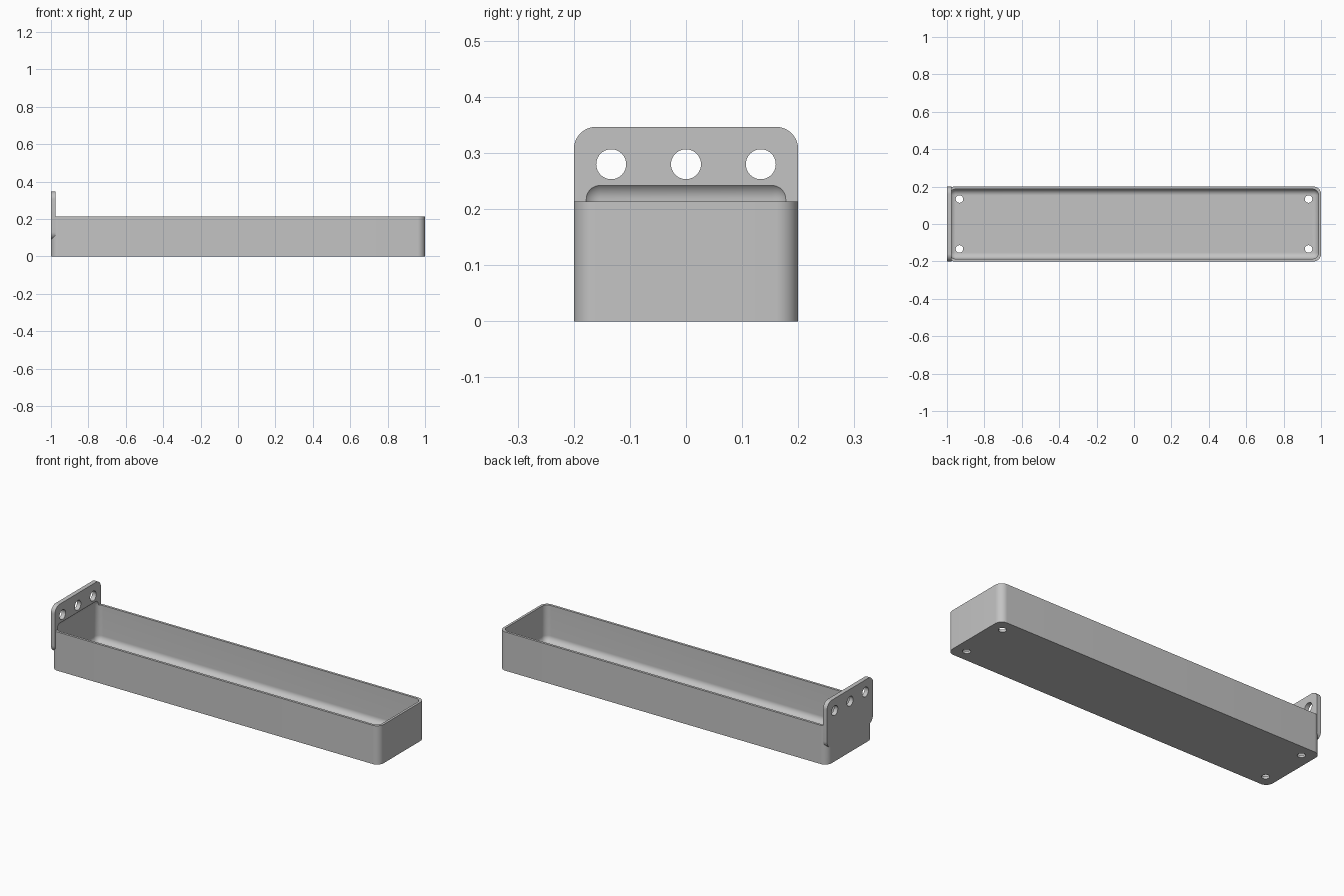
import bpy
import bmesh
from math import radians
from mathutils import Matrix, Vector

cube = bpy.data.objects.get("Cube")
if cube:
    bpy.data.objects.remove(cube, do_unlink=True)

WALL = 0.0133          # tray wall and floor thickness
HEIGHT = 0.2133        # tray rim height
PLATE = 0.024          # mounting plate thickness
HALF = 0.2             # half of the tray width

grey = bpy.data.materials.new("light grey")
grey.use_nodes = True
grey.diffuse_color = (0.55, 0.55, 0.55, 1)
grey.node_tree.nodes["Principled BSDF"].inputs["Base Color"].default_value = grey.diffuse_color


def finish(bm, name):
    """Turn a bmesh into a linked grey object."""
    bmesh.ops.recalc_face_normals(bm, faces=bm.faces[:])
    mesh = bpy.data.meshes.new(name)
    bm.to_mesh(mesh)
    bm.free()
    mesh.materials.append(grey)
    obj = bpy.data.objects.new(name, mesh)
    bpy.context.collection.objects.link(obj)
    return obj


def rounded_box(name, low, high, radius, axis=None):
    """Box between two corners; rounds edges along one axis, or all edges."""
    low, high = Vector(low), Vector(high)
    bm = bmesh.new()
    bmesh.ops.create_cube(bm, size=1)
    bmesh.ops.scale(bm, vec=high - low, verts=bm.verts[:])
    bmesh.ops.translate(bm, vec=(low + high) / 2, verts=bm.verts[:])
    edges = [e for e in bm.edges if axis is None
             or abs((e.verts[0].co - e.verts[1].co).normalized()[axis]) > 0.9]
    bmesh.ops.bevel(bm, geom=edges, offset=radius, segments=12,
                    profile=0.5, affect='EDGES')
    return finish(bm, name)


def drill(name, centre, radius, depth, turn=0):
    """Cylinder cutter, upright or turned about y."""
    bm = bmesh.new()
    matrix = Matrix.Translation(centre) @ Matrix.Rotation(turn, 4, 'Y')
    bmesh.ops.create_cone(bm, cap_ends=True, segments=40, radius1=radius,
                          radius2=radius, depth=depth, matrix=matrix)
    return finish(bm, name)


def combine(target, tool, operation):
    """Apply one boolean and remove the tool object."""
    tool.hide_render = True
    mod = target.modifiers.new(operation, 'BOOLEAN')
    mod.operation = operation
    mod.solver = 'EXACT'
    mod.object = tool
    bpy.context.view_layer.objects.active = target
    bpy.ops.object.modifier_apply(modifier=mod.name)
    bpy.data.objects.remove(tool, do_unlink=True)


# Solid tray body with rounded upright corners
tray = rounded_box("tray", (-1, -HALF, 0), (1, HALF, HEIGHT), 0.04, axis=2)

# Mounting plate flush with the end wall
plate = rounded_box("mounting_plate", (-1, -HALF, 0.09),
                    (-1 + PLATE, HALF, 0.3467), 0.04, axis=0)
combine(tray, plate, 'UNION')

# Hollow with filleted edges, reaching slightly into the plate
inner = HALF - WALL
cavity = rounded_box("cavity_cutter", (WALL - 1, -inner, WALL),
                     (1 - WALL, inner, 0.251), 0.0333)
combine(tray, cavity, 'DIFFERENCE')

# Three holes through the plate
for y in (-0.1333, 0, 0.1333):
    combine(tray, drill("plate_hole", (-1, y, 0.28), 0.0267, 0.2, radians(90)),
            'DIFFERENCE')

# Drain holes at the floor corners
for x in (-0.9333, 0.9333):
    for y in (-0.1333, 0.1333):
        combine(tray, drill("floor_hole", (x, y, 0), 0.02, 0.1), 'DIFFERENCE')

# Smooth the fillets, keep hard edges crisp
bpy.ops.object.select_all(action='DESELECT')
tray.select_set(True)
bpy.context.view_layer.objects.active = tray
bpy.ops.object.shade_smooth_by_angle(angle=radians(30))
